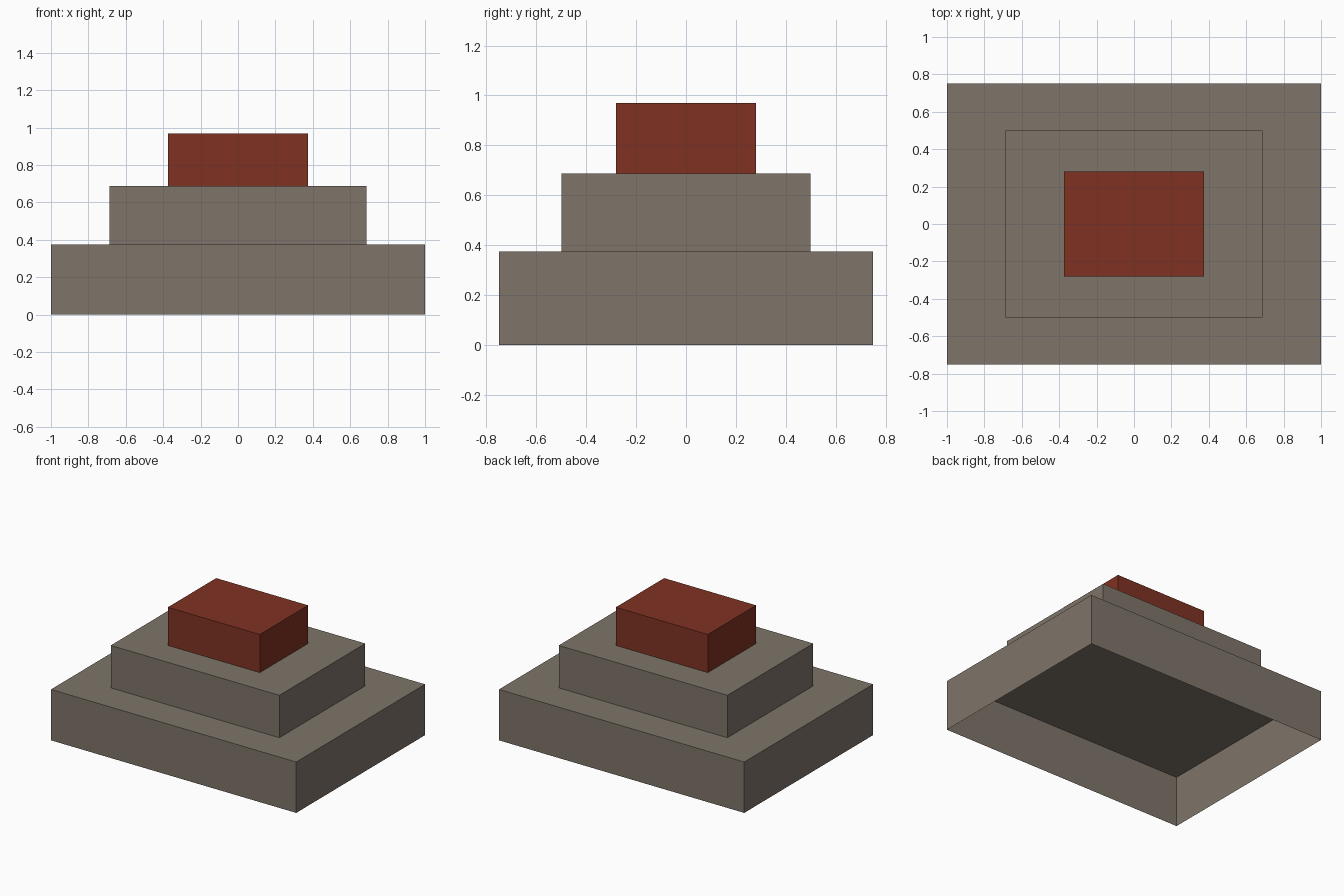
import bpy
import bmesh
from mathutils import Matrix, Vector

default_cube = bpy.data.objects.get("Cube")
if default_cube:
    bpy.data.objects.remove(default_cube, do_unlink=True)


def make_material(name, rgb):
    mat = bpy.data.materials.new(name)
    mat.use_nodes = True
    colour = (*rgb, 1.0)
    mat.diffuse_color = colour
    mat.node_tree.nodes["Principled BSDF"].inputs["Base Color"].default_value = colour
    return mat


def open_block(name, width, depth, height, bottom, mat):
    """Single-walled block with no underside, standing at height `bottom`."""
    bm = bmesh.new()
    bmesh.ops.create_cube(bm, size=1.0)
    bm.normal_update()
    underside = [f for f in bm.faces if f.normal.z < -0.5]
    bmesh.ops.delete(bm, geom=underside, context="FACES_ONLY")
    bm.transform(Matrix.Translation((0, 0, bottom + height / 2))
                 @ Matrix.Diagonal(Vector((width, depth, height, 1))))
    mesh = bpy.data.meshes.new(name)
    bm.to_mesh(mesh)
    bm.free()
    mesh.materials.append(mat)
    obj = bpy.data.objects.new(name, mesh)
    bpy.context.collection.objects.link(obj)
    return bottom + height


stone = make_material("warm grey stone", (0.209, 0.178, 0.144))
red = make_material("brick red", (0.216, 0.032, 0.016))

# Three stacked tiers, each resting on the one below
top = 0.0
for name, width, depth, height, mat in (
    ("base_tier", 2.0, 1.5, 0.375, stone),
    ("middle_tier", 1.375, 1.0, 0.3125, stone),
    ("top_block", 0.75, 0.5625, 0.28125, red),
):
    top = open_block(name, width, depth, height, top, mat)
